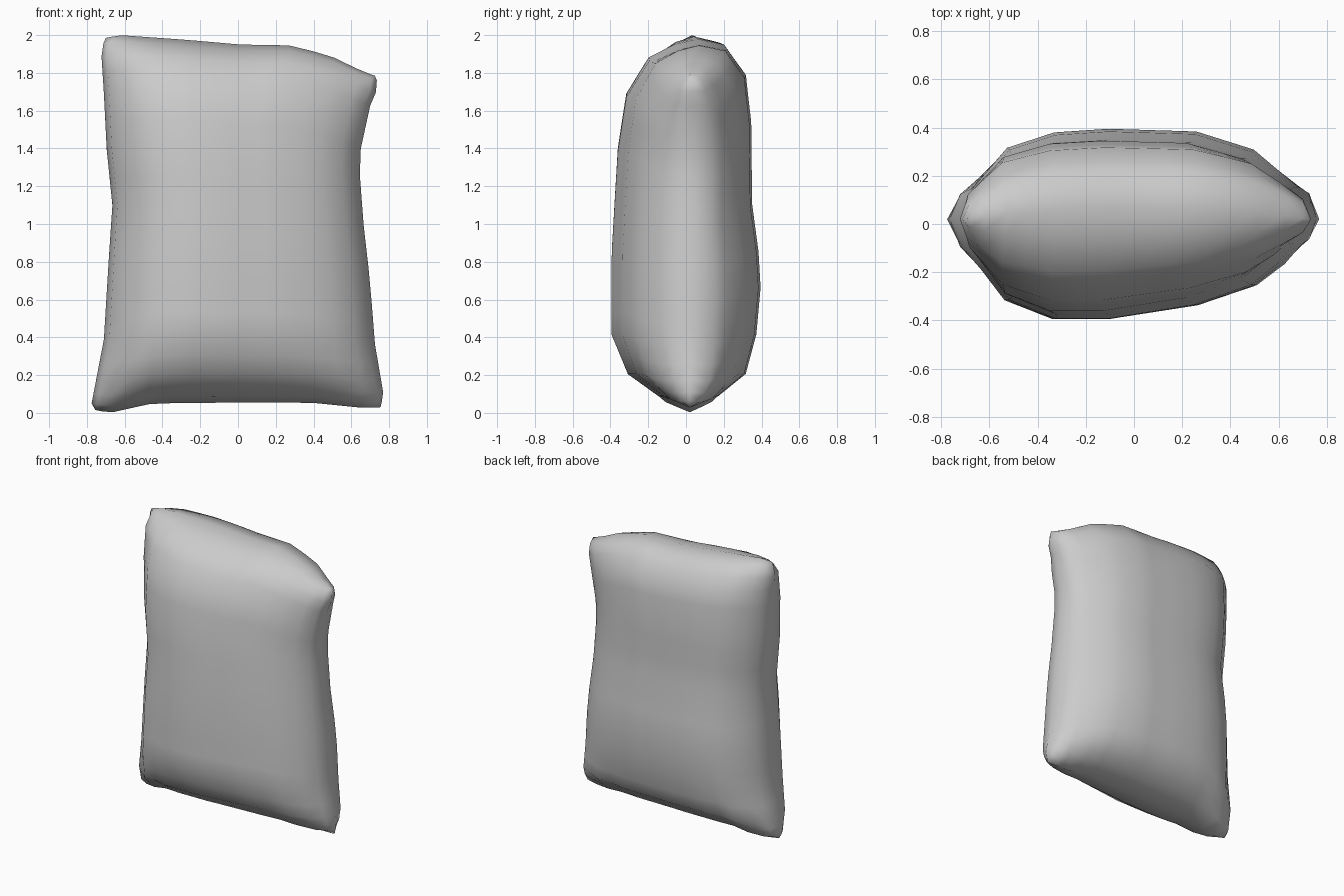
import bpy
import bmesh

cube = bpy.data.objects.get("Cube")
if cube:
    bpy.data.objects.remove(cube, do_unlink=True)


def curve(points, t):
    """Piecewise linear value of a profile at t."""
    for (a, p), (b, q) in zip(points, points[1:]):
        if t <= b:
            return p + (q - p) * (t - a) / (b - a)
    return points[-1][1]


# Seam outline: left and right edges by height, bottom and top edges by width
LEFT = [(0, -.755), (.018, -.775), (.19, -.71), (.4, -.685), (.55, -.665),
        (.7, -.695), (.85, -.71), (.97, -.725), (1, -.70)]
RIGHT = [(0, .755), (.04, .77), (.19, .725), (.3, .71), (.4, .695), (.55, .665), (.7, .645),
         (.78, .65), (.91, .70), (.97, .745), (1, .725)]
BOTTOM = [(0, .015), (.05, 0), (.2, .05), (.5, .055), (.75, .055), (.95, .025), (1, .03)]
TOP = [(0, 1.985), (.05, 2), (.3, 1.975), (.5, 1.95), (.7, 1.945), (.85, 1.88), (.95, 1.81), (1, 1.785)]

# Bulge of the two cloth panels across the width and up the height
FRONT_WIDE = [(0, 0), (.02, .35), (.12, .81), (.26, 1), (.42, 1), (.68, .86), (.85, .66), (.93, .45), (.98, .25), (1, 0)]
FRONT_HIGH = [(0, 0), (.018, .39), (.08, .79), (.19, 1), (.4, 1), (.7, .92), (.85, .82), (.95, .56), (.985, .27), (1, 0)]
BACK_WIDE = [(0, 0), (.02, .35), (.12, .79), (.26, .96), (.42, 1), (.68, .97), (.85, .77), (.98, .36), (1, 0)]
BACK_HIGH = [(0, 0), (.018, .4), (.08, .79), (.19, .94), (.32, 1), (.42, .97), (.55, .88), (.78, .86), (.91, .77), (.985, .44), (1, 0)]

US = [0, .02, .06, .12, .19, .26, .34, .42, .5, .6, .68, .77, .85, .93, .98, 1]
VS = [0, .018, .045, .08, .13, .19, .25, .32, .42, .55, .62, .7, .78, .85, .91, .95, .985, 1]


def add_panel(bm, side, wide, high):
    """One bulging cloth panel; side is -1 for front and 1 for back."""
    rows = []
    for v in VS:
        row = []
        for u in US:
            x = curve(LEFT, v) * (1 - u) + curve(RIGHT, v) * u
            z = curve(BOTTOM, u) * (1 - v) + curve(TOP, u) * v
            bulge = curve(wide, u) * curve(high, v)
            seam = .02 + .22 * u * (1 - u) * v ** 4
            y = seam * (1 - bulge) + side * .395 * bulge
            row.append(bm.verts.new((x, y, z)))
        rows.append(row)
    for low, up in zip(rows, rows[1:]):
        for i in range(len(US) - 1):
            bm.faces.new((low[i], low[i + 1], up[i + 1], up[i]))


# Stuffed sack: two panels welded along the seam
bm = bmesh.new()
add_panel(bm, -1, FRONT_WIDE, FRONT_HIGH)
add_panel(bm, 1, BACK_WIDE, BACK_HIGH)
bmesh.ops.remove_doubles(bm, verts=bm.verts, dist=.0005)
bmesh.ops.recalc_face_normals(bm, faces=bm.faces)
mesh = bpy.data.meshes.new("stuffed_sack")
bm.to_mesh(mesh)
bm.free()
mesh.shade_smooth()
sack = bpy.data.objects.new("stuffed_sack", mesh)
bpy.context.collection.objects.link(sack)

# Plain grey cloth
cloth = bpy.data.materials.new("grey_cloth")
cloth.use_nodes = True
cloth.diffuse_color = (.6, .6, .6, 1)
cloth.node_tree.nodes["Principled BSDF"].inputs["Base Color"].default_value = (.6, .6, .6, 1)
mesh.materials.append(cloth)
